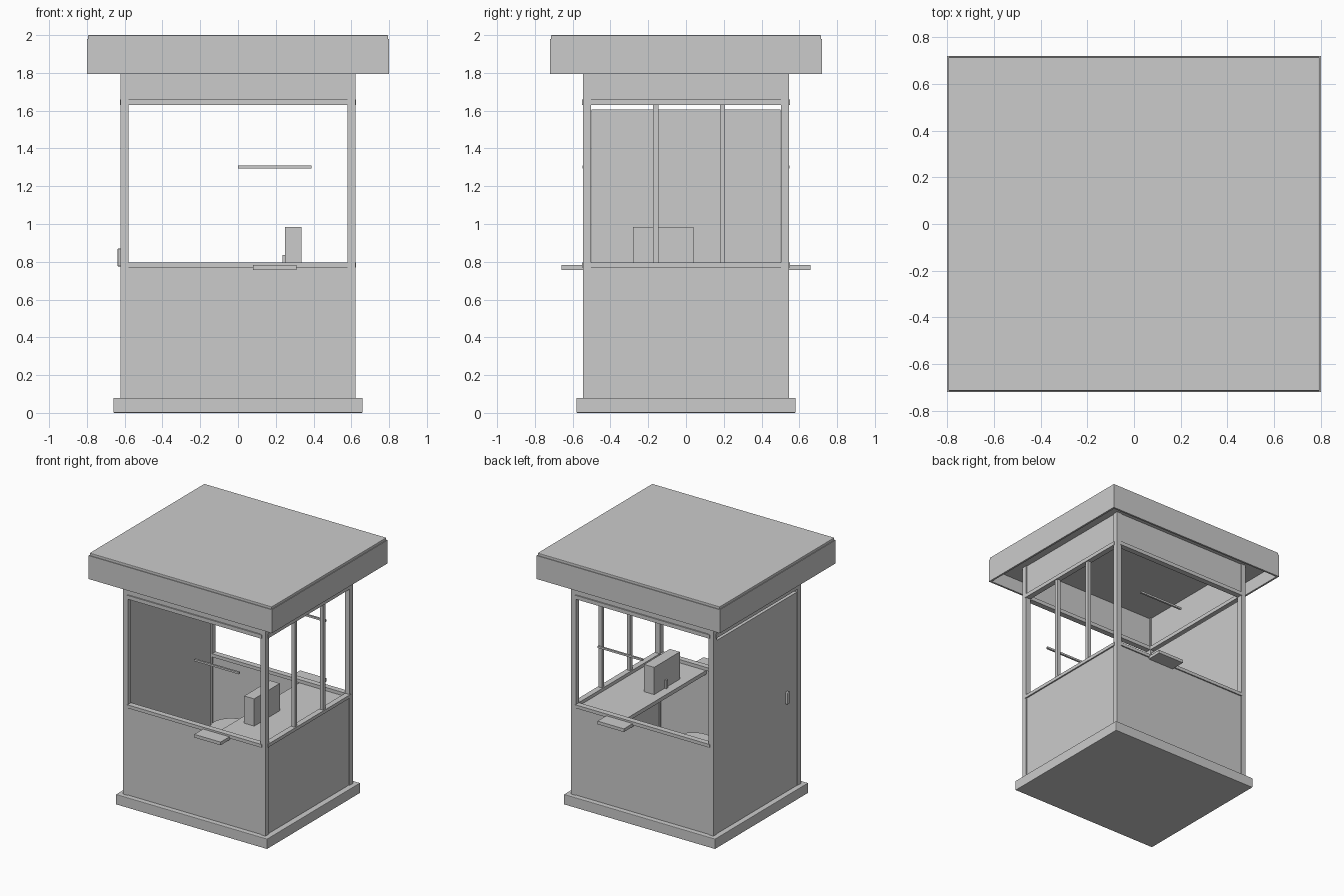
import bpy

cube = bpy.data.objects.get("Cube")
if cube:
    bpy.data.objects.remove(cube, do_unlink=True)

grey = bpy.data.materials.new("plain_grey")
grey.use_nodes = True
colour = (0.6, 0.6, 0.6, 1)
grey.diffuse_color = colour
grey.node_tree.nodes["Principled BSDF"].inputs["Base Color"].default_value = colour


def box(name, x, y, z, bevel=0):
    """Box from its (min, max) range on each axis."""
    bpy.ops.mesh.primitive_cube_add(size=1, location=[sum(r) / 2 for r in (x, y, z)])
    ob = bpy.context.object
    ob.name = name
    ob.scale = [r[1] - r[0] for r in (x, y, z)]
    bpy.ops.object.transform_apply(location=False, rotation=False, scale=True)
    ob.data.materials.append(grey)
    if bevel:
        mod = ob.modifiers.new("soft_edges", "BEVEL")
        mod.width = bevel
        mod.segments = 2
    return ob


def disc(name, radius, x, y, z):
    """Upright cylinder over a z range."""
    bpy.ops.mesh.primitive_cylinder_add(vertices=40, radius=radius, depth=z[1] - z[0],
                                        location=(x, y, sum(z) / 2))
    ob = bpy.context.object
    ob.name = name
    ob.data.materials.append(grey)
    bpy.ops.object.shade_smooth_by_angle()


def span(a, b, sign):
    """Range a to b, mirrored when sign is negative."""
    return (a, b) if sign > 0 else (-b, -a)


FLOOR, SILL, HEAD, CEILING = 0.08, 0.77, 1.63, 1.9
WIDE, DEEP = (-0.58, 0.58), (-0.505, 0.505)

# Base and roof
box("base", (-0.66, 0.66), (-0.58, 0.58), (0, FLOOR), 0.004)
box("roof_slab", (-0.795, 0.795), (-0.715, 0.715), (CEILING, 2), 0.004)
for s, side in ((1, "left"), (-1, "right")):
    box(side + "_fascia", span(0.785, 0.8, s), (-0.72, 0.72), (1.795, 1.98))
for s, side in ((1, "back"), (-1, "front")):
    box(side + "_fascia", (-0.8, 0.8), span(0.705, 0.72, s), (1.795, 1.98))

# Corner posts
for sx, across in ((1, "left"), (-1, "right")):
    for sy, along in ((1, "back"), (-1, "front")):
        box(f"{along}_{across}_post", span(0.58, 0.622, sx), span(0.503, 0.546, sy),
            (FLOOR, CEILING))

# Front and back walls with serving openings
for s, side in ((1, "back"), (-1, "front")):
    wall = span(0.515, 0.54, s)
    rail = span(0.505, 0.55, s)
    box(side + "_lower_panel", WIDE, wall, (FLOOR, SILL))
    box(side + "_upper_panel", WIDE, wall, (HEAD + 0.03, CEILING))
    box(side + "_sill_rail", (-0.59, 0.59), rail, (SILL, 0.796))
    box(side + "_head_rail", (-0.59, 0.59), rail, (HEAD, HEAD + 0.03))
    box(side + "_serving_ledge", (0.08, 0.31), span(0.54, 0.66, s), (0.757, 0.782))
    box(side + "_window_bar", (0, 0.39), span(0.532, 0.547, s), (1.295, 1.31))

# Window side
box("left_lower_panel", (0.59, 0.615), DEEP, (FLOOR, SILL))
box("left_sill_rail", (0.582, 0.626), (-0.515, 0.515), (SILL, 0.796))
for y in (-0.16, 0.193):
    box("left_mullion", (0.59, 0.618), (y - 0.014, y + 0.014), (0.79, HEAD))

# Upper walls on both sides
for s, side in ((1, "left"), (-1, "right")):
    box(side + "_upper_panel", span(0.59, 0.615, s), DEEP, (HEAD + 0.03, CEILING))
    box(side + "_head_rail", span(0.582, 0.626, s), (-0.515, 0.515), (HEAD, HEAD + 0.03))

# Door
box("door", (-0.618, -0.59), (-0.5, 0.5), (FLOOR, 1.605))
box("door_handle", (-0.638, -0.615), (-0.385, -0.355), (0.775, 0.87), 0.006)

# Counter with till
box("counter", (0.18, 0.59), (-0.51, 0.51), (0.74, SILL))
box("till", (0.25, 0.337), (-0.28, 0.04), (SILL, 0.985))
box("till_lever", (0.236, 0.252), (-0.11, -0.09), (SILL, 0.835))

# Stool
disc("stool_seat", 0.15, -0.11, 0.07, (0.47, 0.51))
disc("stool_stem", 0.02, -0.11, 0.07, (0.1, 0.47))
disc("stool_foot", 0.13, -0.11, 0.07, (FLOOR, 0.1))
